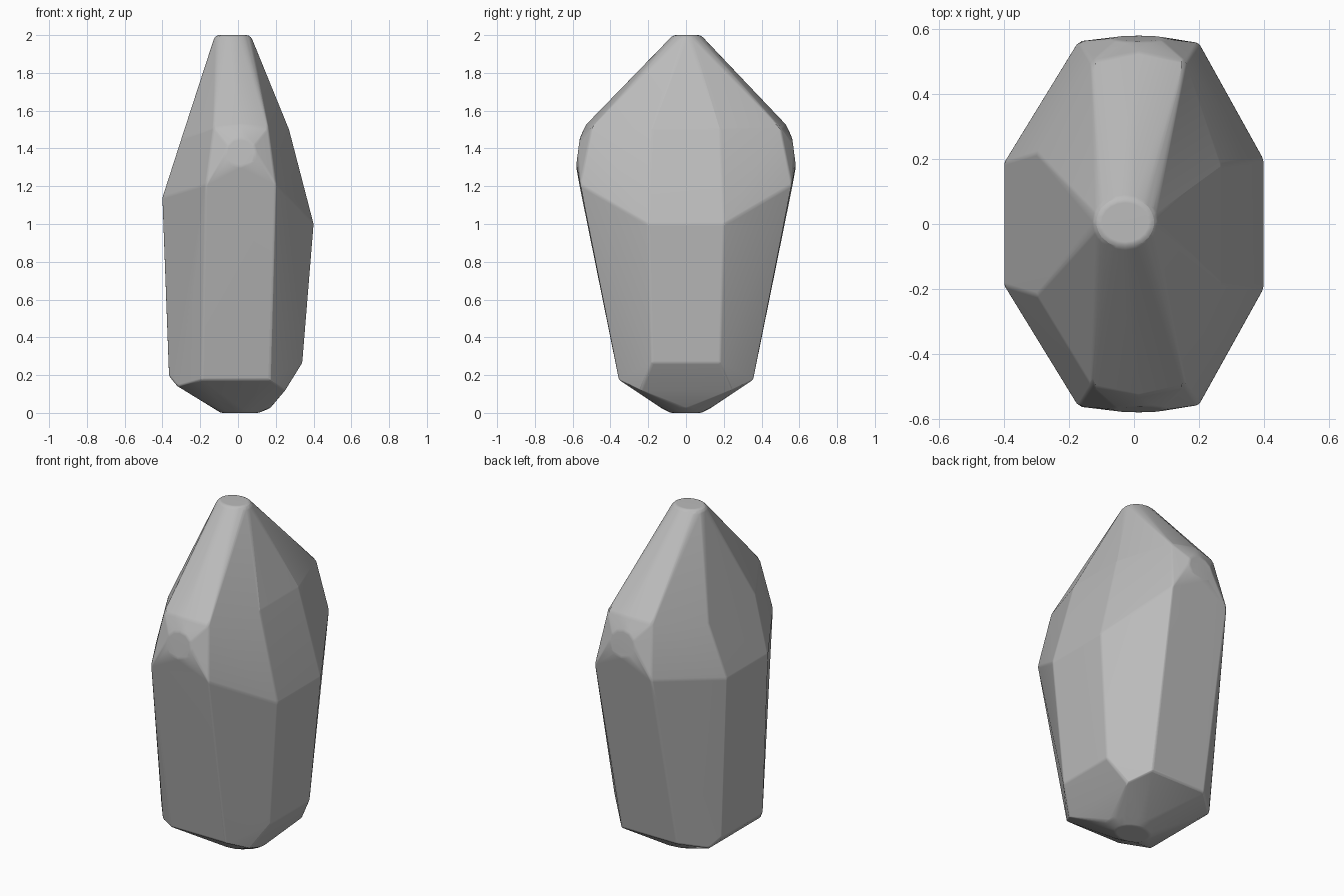
import bpy
import bmesh
from math import cos, sin, tau, radians

cube = bpy.data.objects.get("Cube")
if cube:
    bpy.data.objects.remove(cube, do_unlink=True)

stone = bpy.data.materials.new("grey stone")
stone.use_nodes = True
stone.diffuse_color = (0.5, 0.5, 0.5, 1)
stone.node_tree.nodes["Principled BSDF"].inputs["Base Color"].default_value = (0.5, 0.5, 0.5, 1)


def ellipse(cx, cy, rx, ry, z, n=20):
    return [(cx + rx * cos(tau * i / n), cy + ry * sin(tau * i / n), z) for i in range(n)]


# Corners shared by the front and back halves: x, y, z
corners = [
    (0.34, 0.18, 0.265), (0.25, 0.24, 0.12), (0.40, 0.20, 1.0),      # left side
    (0.27, 0.18, 1.50),
    (-0.365, 0.19, 0.195), (-0.32, 0.24, 0.14), (-0.40, 0.19, 1.14),  # right side
    (-0.30, 0.22, 1.45),
    (-0.19, 0.355, 0.175), (0.17, 0.355, 0.175),                      # lower end facet
    (-0.17, 0.565, 1.21), (0.20, 0.56, 1.21),                         # shoulders
    (-0.13, 0.50, 1.51), (0.16, 0.50, 1.51),
]
points = [(x, side * y, z) for x, y, z in corners for side in (-1, 1)]

# Worn tip, rounded foot and the small round flat on each end
points += ellipse(-0.027, 0.005, 0.098, 0.085, 1.988)
points += ellipse(-0.027, 0.005, 0.082, 0.07, 2.0)
points += ellipse(0.01, 0, 0.10, 0.08, 0)
points += ellipse(0.02, 0, 0.15, 0.13, 0.025)
for side in (-1, 1):
    for x, dy, z in ellipse(0.015, 0, 0.08, 0.018, 1.38, 12):
        # Turn the flat upright, leaning slightly inwards at the top
        height = dy / 0.018 * 0.075
        points.append((x, side * (0.572 - 0.13 * height), z + height))
    points.append((0.015, side * 0.53, 1.525))

# Convex body wrapped around the corners
bm = bmesh.new()
for p in points:
    bm.verts.new(p)
hull = bmesh.ops.convex_hull(bm, input=bm.verts[:])
unused = {g for key in ("geom_interior", "geom_unused") for g in hull[key]
          if isinstance(g, bmesh.types.BMVert)}
bmesh.ops.delete(bm, geom=list(unused), context='VERTS')
bmesh.ops.dissolve_limit(bm, angle_limit=radians(3), verts=bm.verts[:], edges=bm.edges[:])
bmesh.ops.recalc_face_normals(bm, faces=bm.faces[:])

mesh = bpy.data.meshes.new("crystal_body")
bm.to_mesh(mesh)
bm.free()
mesh.materials.append(stone)
body = bpy.data.objects.new("crystal_body", mesh)
bpy.context.collection.objects.link(body)

# Softened edges with flat-looking facets
bevel = body.modifiers.new("soft_edges", 'BEVEL')
bevel.width = 0.015
bevel.segments = 2
bevel.limit_method = 'ANGLE'
bevel.angle_limit = radians(12)
bpy.context.view_layer.objects.active = body
body.select_set(True)
bpy.ops.object.shade_smooth_by_angle(angle=radians(40))
weighted = body.modifiers.new("facet_normals", 'WEIGHTED_NORMAL')
weighted.keep_sharp = True
